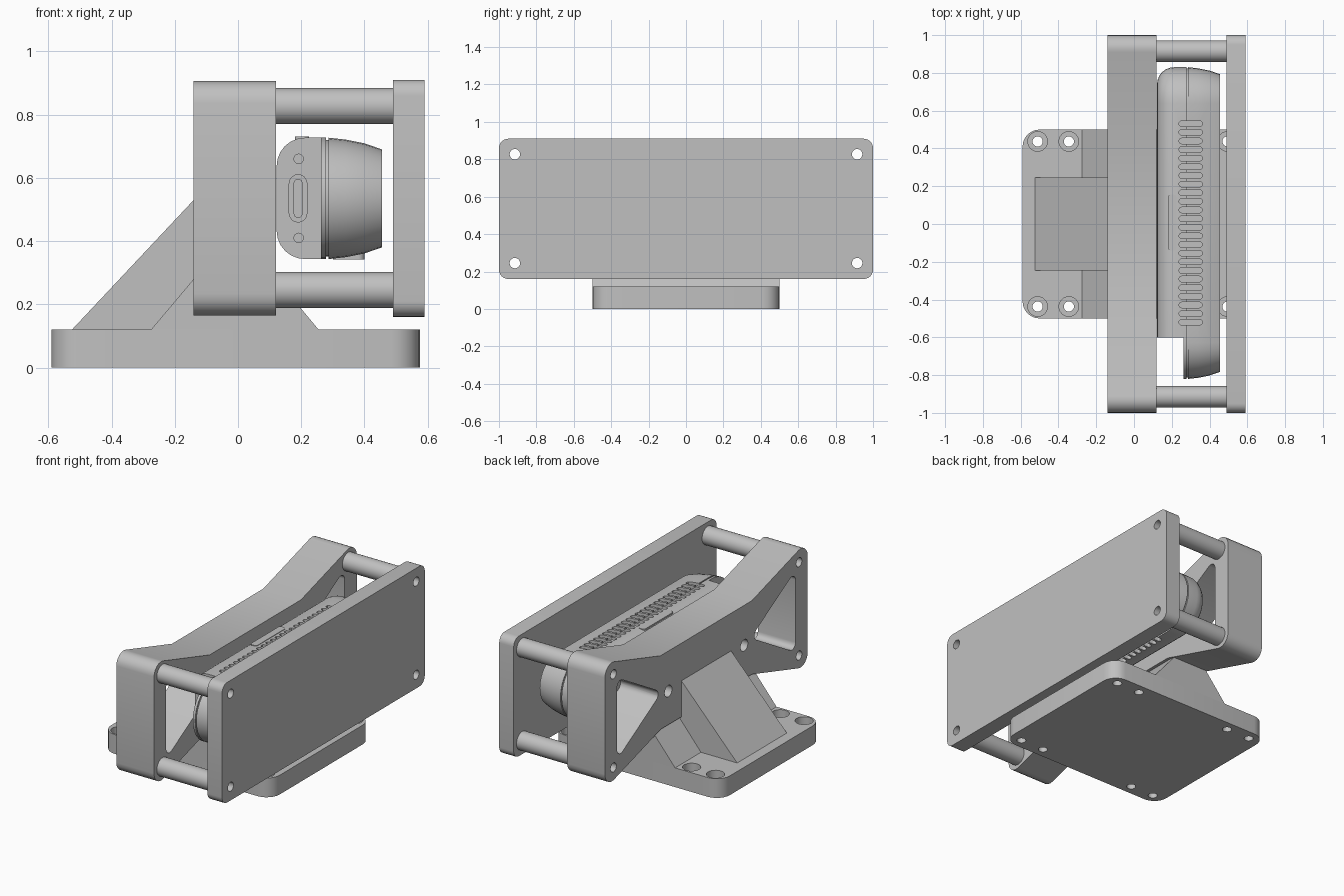
import bpy, bmesh
from math import pi, cos, sin, radians
from mathutils import Vector

cube = bpy.data.objects.get("Cube")
if cube:
    bpy.data.objects.remove(cube, do_unlink=True)

grey = bpy.data.materials.new("plain_grey")
grey.use_nodes = True
grey.diffuse_color = (0.53, 0.53, 0.53, 1)
grey.node_tree.nodes["Principled BSDF"].inputs["Base Color"].default_value = grey.diffuse_color


# --- helpers ---
def place(axis, p, q, t):
    return {"X": (t, p, q), "Y": (p, t, q), "Z": (p, q, t)}[axis]


def loft(bm, rings):
    loops = [[bm.verts.new(c) for c in ring] for ring in rings]
    n = len(loops[0])
    bm.faces.new(loops[0])
    bm.faces.new(loops[-1])
    for a, b in zip(loops, loops[1:]):
        for i in range(n):
            j = (i + 1) % n
            bm.faces.new((a[i], a[j], b[j], b[i]))


def prism(bm, axis, pts, lo, hi):
    loft(bm, [[place(axis, p, q, t) for p, q in pts] for t in (lo, hi)])


def make(name, build):
    bm = bmesh.new()
    build(bm)
    bmesh.ops.recalc_face_normals(bm, faces=bm.faces)
    mesh = bpy.data.meshes.new(name)
    bm.to_mesh(mesh)
    bm.free()
    mesh.materials.append(grey)
    obj = bpy.data.objects.new(name, mesh)
    bpy.context.scene.collection.objects.link(obj)
    return obj


def solid(name, axis, pts, lo, hi):
    return make(name, lambda bm: prism(bm, axis, pts, lo, hi))


def rect(x0, y0, x1, y1):
    return [(x0, y0), (x1, y0), (x1, y1), (x0, y1)]


def circle(cx, cy, r, n=24):
    return [(cx + r * cos(2 * pi * i / n), cy + r * sin(2 * pi * i / n)) for i in range(n)]


def stadium(cx, cy, half, r, n=8):
    """Pill outline, long along the first coordinate."""
    pts = []
    for side in (0, 1):
        c = cx + (half - r) * (1 - 2 * side)
        for i in range(n + 1):
            a = pi * side - pi / 2 + pi * i / n
            pts.append((c + r * cos(a), cy + r * sin(a)))
    return pts


def rounded(pts, r, n=6):
    """Fillet every corner of a convex or concave polygon; r may be a list."""
    out = []
    for i, p in enumerate(pts):
        rad = r[i] if isinstance(r, list) else r
        p = Vector(p)
        if not rad:
            out.append(tuple(p))
            continue
        u = (Vector(pts[i - 1]) - p).normalized()
        v = (Vector(pts[(i + 1) % len(pts)]) - p).normalized()
        half = u.angle(v) / 2
        c = p + (u + v).normalized() * rad / sin(half)
        start = p + u * rad * cos(half) / sin(half) - c
        end = p + v * rad * cos(half) / sin(half) - c
        sweep = start.angle_signed(end)
        for k in range(n + 1):
            a = -sweep * k / n
            out.append((c.x + start.x * cos(a) - start.y * sin(a),
                        c.y + start.x * sin(a) + start.y * cos(a)))
    return out


def cut(obj, build):
    tool = make("cutter", build)
    tool.hide_render = True
    mod = obj.modifiers.new("cut", "BOOLEAN")
    mod.operation, mod.solver, mod.object = "DIFFERENCE", "EXACT", tool
    graph = bpy.context.evaluated_depsgraph_get()
    graph.update()
    mesh = bpy.data.meshes.new_from_object(obj.evaluated_get(graph))
    obj.modifiers.clear()
    obj.data = mesh
    bpy.data.objects.remove(tool, do_unlink=True)


MID = 0.535
CORNERS = [(y, z) for y in (-0.915, 0.915) for z in (0.245, 0.827)]

# --- base plate with counterbored screw holes ---
base = solid("base_plate", "Z", rounded(rect(-0.59, -0.5, 0.575, 0.5), 0.09), 0, 0.12)
SCREWS = [(x, y) for x in (-0.51, -0.345, 0.33, 0.495) for y in (-0.437, 0.437)]


def screw_holes(bm):
    for x, y in SCREWS:
        loft(bm, [[(px, py, z) for px, py in circle(x, y, r)]
                  for z, r in ((-0.02, 0.027), (0.06, 0.027), (0.06, 0.052), (0.14, 0.052))])


cut(base, screw_holes)

# --- foot of the bracket and the rear wedge ---
solid("bracket_foot", "Y", [(-0.275, 0.12), (0.255, 0.12), (0.095, 0.312), (-0.113, 0.312)], -0.5, 0.5)
solid("rear_wedge", "Y", [(-0.525, 0.12), (-0.1, 0.12), (-0.1, 0.53), (-0.14, 0.53)], -0.245, 0.245)

# --- bow-tie bracket: waisted outline, triangular windows, through holes ---
upper = [(1, 0.93), (0.45, 0.765), (-0.45, 0.765), (-1, 0.93)]
lower = [(y, 2 * MID - z) for y, z in reversed(upper)]
bracket = solid("bracket", "X", rounded(upper + lower, [0.07, 0, 0, 0.07] * 2), -0.14, 0.12)


def bracket_holes(bm):
    for s in (-1, 1):
        window = [(0.88 * s, 0.79), (0.88 * s, 0.28), (0.44 * s, MID)]
        prism(bm, "X", rounded(window, 0.035), -0.2, 0.2)
        prism(bm, "X", circle(0.374 * s, 0.515, 0.036), -0.2, 0.2)
    for y, z in CORNERS:
        prism(bm, "X", circle(y, z, 0.028), -0.2, 0.2)


cut(bracket, bracket_holes)


# --- cover plate and hollow spacers ---
def corner_holes(bm):
    for y, z in CORNERS:
        prism(bm, "X", circle(y, z, 0.028), 0.0, 0.7)


cover = solid("cover_plate", "X", rounded(rect(-1, 0.16, 1, 0.91), 0.05), 0.49, 0.59)
cut(cover, corner_holes)
for i, (y, z) in enumerate(CORNERS):
    spacer = solid(f"spacer_{i + 1}", "X", circle(y, z, 0.057, 32), 0.12, 0.49)
    cut(spacer, corner_holes)

# --- sensor body: pill-shaped sections swept forward, rounded back, seam groove ---
arc = [radians(15 * i) for i in range(7)]
profile = [(0.122 + 0.09 * (1 - cos(a)), 0.09 * (1 - sin(a))) for a in arc]
profile += [(0.278, 0), (0.278, 0.008), (0.286, 0.008), (0.286, 0),
            (0.34, 0.006), (0.4, 0.018), (0.455, 0.037)]


def sensor_shape(bm):
    loft(bm, [[(x, y, z) for y, z in stadium(0.005, MID, 0.825 - o, 0.192 - o, 16)]
              for x, o in profile])


def sensor_cuts(bm):
    # stepped end that carries the socket
    prism(bm, "Z", rect(0.1, -0.9, 0.262, -0.6), 0.2, 0.9)


def socket_cuts(bm):
    pill = [(x, z) for z, x in stadium(MID, 0.19, 0.075, 0.028)]
    prism(bm, "Y", pill, -0.62, -0.56)
    for z in (0.41, 0.66):
        prism(bm, "Y", circle(0.192, z, 0.015, 16), -0.62, -0.56)


def vent_cuts(bm):
    for i in range(24):
        y = -0.52 + i * 0.0457
        for lo, hi in ((0.3, 0.375), (0.695, 0.77)):
            prism(bm, "Z", stadium(0.3, y, 0.062, 0.015, 6), lo, hi)


sensor = make("sensor_body", sensor_shape)
for tool in (sensor_cuts, socket_cuts, vent_cuts):
    cut(sensor, tool)

# --- small sensor details ---
tongue = [(x, z) for z, x in stadium(MID, 0.19, 0.062, 0.014)]
solid("socket_tongue", "Y", tongue, -0.598, -0.55)
solid("top_tab", "Z", rounded(rect(0.18, -0.14, 0.225, 0.155), 0.015), 0.715, 0.73)
solid("bottom_pad", "Z", rounded(rect(0.3, -0.1, 0.4, 0.1), 0.02), 0.342, 0.37)

# --- shading ---
bpy.ops.object.select_all(action="DESELECT")
for obj in bpy.context.scene.objects:
    if obj.type == "MESH":
        obj.select_set(True)
        bpy.context.view_layer.objects.active = obj
bpy.ops.object.shade_smooth_by_angle(angle=radians(30))
